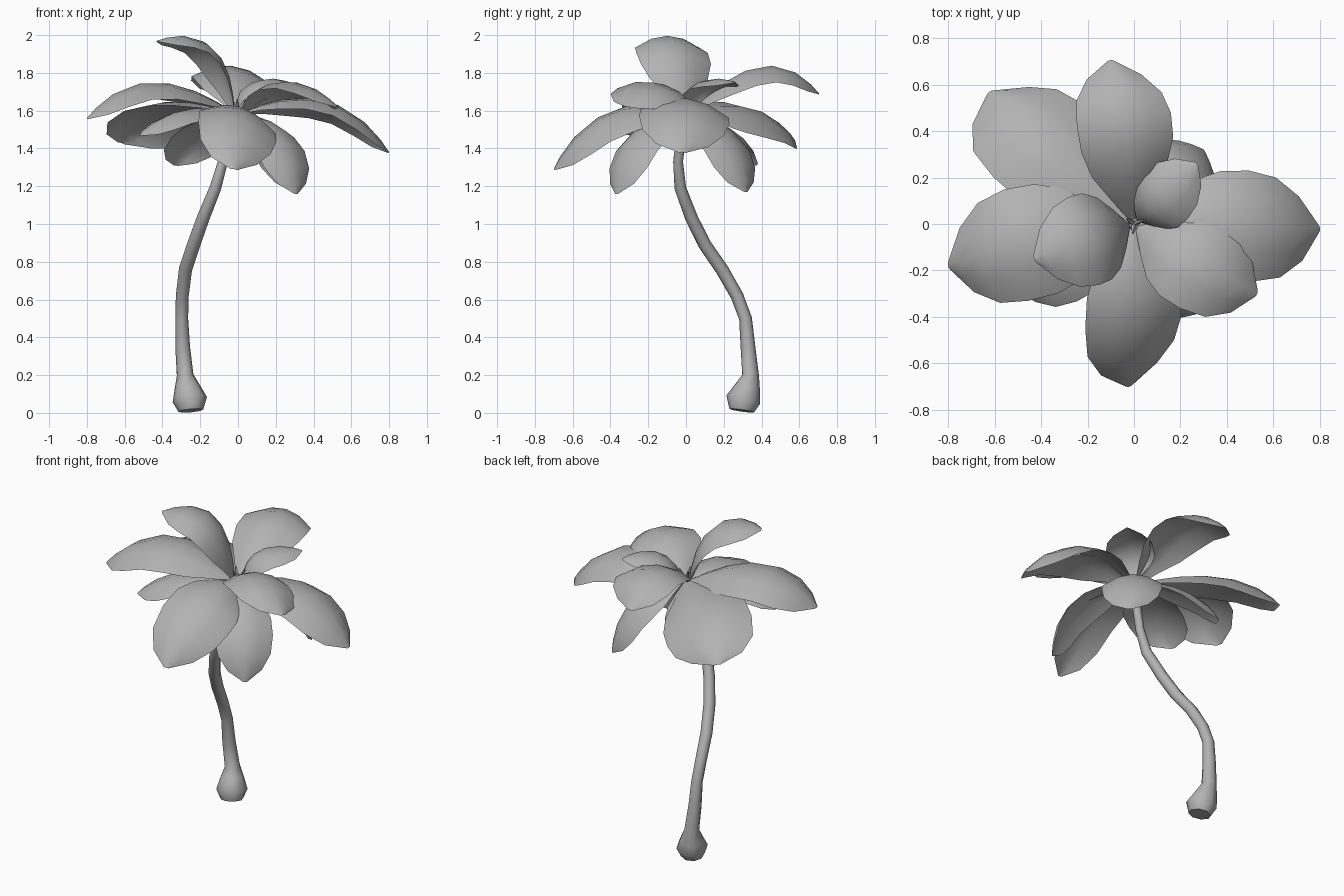
import bpy, bmesh, math
from mathutils import Vector

cube = bpy.data.objects.get("Cube")
if cube:
    bpy.data.objects.remove(cube, do_unlink=True)

grey = bpy.data.materials.new("plain_grey")
grey.use_nodes = True
grey.diffuse_color = (0.45, 0.45, 0.45, 1)
grey.node_tree.nodes["Principled BSDF"].inputs["Base Color"].default_value = grey.diffuse_color

CROWN = Vector((0, 0, 1.59))


def finish(name, bm, recalc=False):
    if recalc:
        bmesh.ops.recalc_face_normals(bm, faces=bm.faces)
    mesh = bpy.data.meshes.new(name)
    bm.to_mesh(mesh)
    bm.free()
    mesh.materials.append(grey)
    obj = bpy.data.objects.new(name, mesh)
    bpy.context.collection.objects.link(obj)
    bpy.ops.object.select_all(action='DESELECT')
    obj.select_set(True)
    bpy.context.view_layer.objects.active = obj
    bpy.ops.object.shade_smooth_by_angle(angle=math.radians(50))


def tube(name, path, sides=8):
    """Tapered tube through (x, y, z, radius) stations."""
    bm = bmesh.new()
    pts = [Vector(p[:3]) for p in path]
    rings = []
    for i, p in enumerate(pts):
        tangent = (pts[min(i + 1, len(pts) - 1)] - pts[max(i - 1, 0)]).normalized()
        u = Vector((0, 1, 0)).cross(tangent).normalized()
        v = tangent.cross(u)
        ring = []
        for k in range(sides):
            a = math.tau * k / sides
            ring.append(bm.verts.new(p + path[i][3] * (u * math.cos(a) + v * math.sin(a))))
        rings.append(ring)
    for r0, r1 in zip(rings, rings[1:]):
        for k in range(sides):
            n = (k + 1) % sides
            bm.faces.new((r0[k], r0[n], r1[n], r1[k]))
    bm.faces.new(rings[0][::-1])
    bm.faces.new(rings[-1])
    finish(name, bm, True)


# Blade outline: position along the spine, share of the half width
OUTLINE = [(0, .1), (.1, .45), (.22, .8), (.38, .98), (.58, 1),
           (.78, .9), (.92, .58), (1, .07)]


def leaf(name, mid, tip, half_width, roll=0.0, droop=0.35):
    """Arched blade whose spine runs from the crown through mid to tip."""
    mid, tip = Vector(mid), Vector(tip)
    flat = Vector((tip.x, tip.y, 0)).normalized()
    level = Vector((-flat.y, flat.x, 0))
    base = CROWN + flat * 0.02
    ctrl = 2 * mid - (base + tip) / 2
    bm = bmesh.new()
    rows = []
    for t, w in OUTLINE:
        p = base * (1 - t) ** 2 + ctrl * 2 * t * (1 - t) + tip * t * t
        tangent = ((ctrl - base) * (1 - t) + (tip - ctrl) * t).normalized()
        up = tangent.cross(level).normalized()
        side = level * math.cos(roll) + up * math.sin(roll)
        normal = tangent.cross(side).normalized()
        h = half_width * w
        rows.append([bm.verts.new(p + side * h * j - normal * droop * h * j * j)
                     for j in (-1, -.5, 0, .5, 1)])
    for a, b in zip(rows, rows[1:]):
        for k in range(4):
            bm.faces.new((a[k], b[k], b[k + 1], a[k + 1]))
    finish(name, bm)


# Curved trunk with a swollen foot
tube("trunk", [
    (-.25, .295, .012, .066), (-.255, .303, .07, .092), (-.268, .325, .13, .07),
    (-.28, .342, .2, .044), (-.293, .328, .35, .039), (-.298, .315, .5, .034),
    (-.295, .27, .62, .034), (-.278, .19, .76, .035), (-.235, .1, .89, .035),
    (-.185, .03, 1.03, .034), (-.12, -.03, 1.19, .031), (-.08, -.042, 1.33, .026),
    (-.04, -.025, 1.47, .026), (0, 0, 1.6, .022)])

# Broad outer leaves
leaf("left_leaf", (.47, 0, 1.65), (.8, -.02, 1.38), .24, -.1)
leaf("front_leaf", (.02, -.41, 1.58), (-.02, -.7, 1.29), .215, -.3)
leaf("right_leaf", (-.46, -.08, 1.75), (-.8, -.18, 1.56), .245)
leaf("back_right_leaf", (-.37, .36, 1.61), (-.62, .57, 1.43), .26, .35)
leaf("back_leaf", (-.03, .4, 1.835), (-.1, .705, 1.69), .205, .08)

# Raised upper leaves
leaf("top_leaf", (-.15, -.05, 1.94), (-.43, -.15, 1.97), .2)
leaf("small_upper_leaf", (.1, .09, 1.75), (.27, .26, 1.75), .14)
leaf("front_left_leaf", (.27, -.15, 1.75), (.53, -.3, 1.62), .21, -.2)

# Drooping lower leaves
leaf("low_front_left_leaf", (.23, -.27, 1.46), (.31, -.37, 1.16), .17)
leaf("low_back_left_leaf", (.21, .23, 1.46), (.3, .32, 1.17), .175)
leaf("low_front_right_leaf", (-.3, -.17, 1.6), (-.52, -.27, 1.47), .17)
leaf("low_back_right_leaf", (-.21, .24, 1.5), (-.33, .37, 1.31), .165, .2)

# Slim young shoots in the crown
for i in range(3):
    a = math.tau * i / 3 + .4
    c, s = math.cos(a), math.sin(a)
    tube(f"shoot_{i + 1}", [(0, 0, 1.58, .012), (.02 * c, .02 * s, 1.62, .01),
                            (.04 * c, .04 * s, 1.66, .004)], 5)
